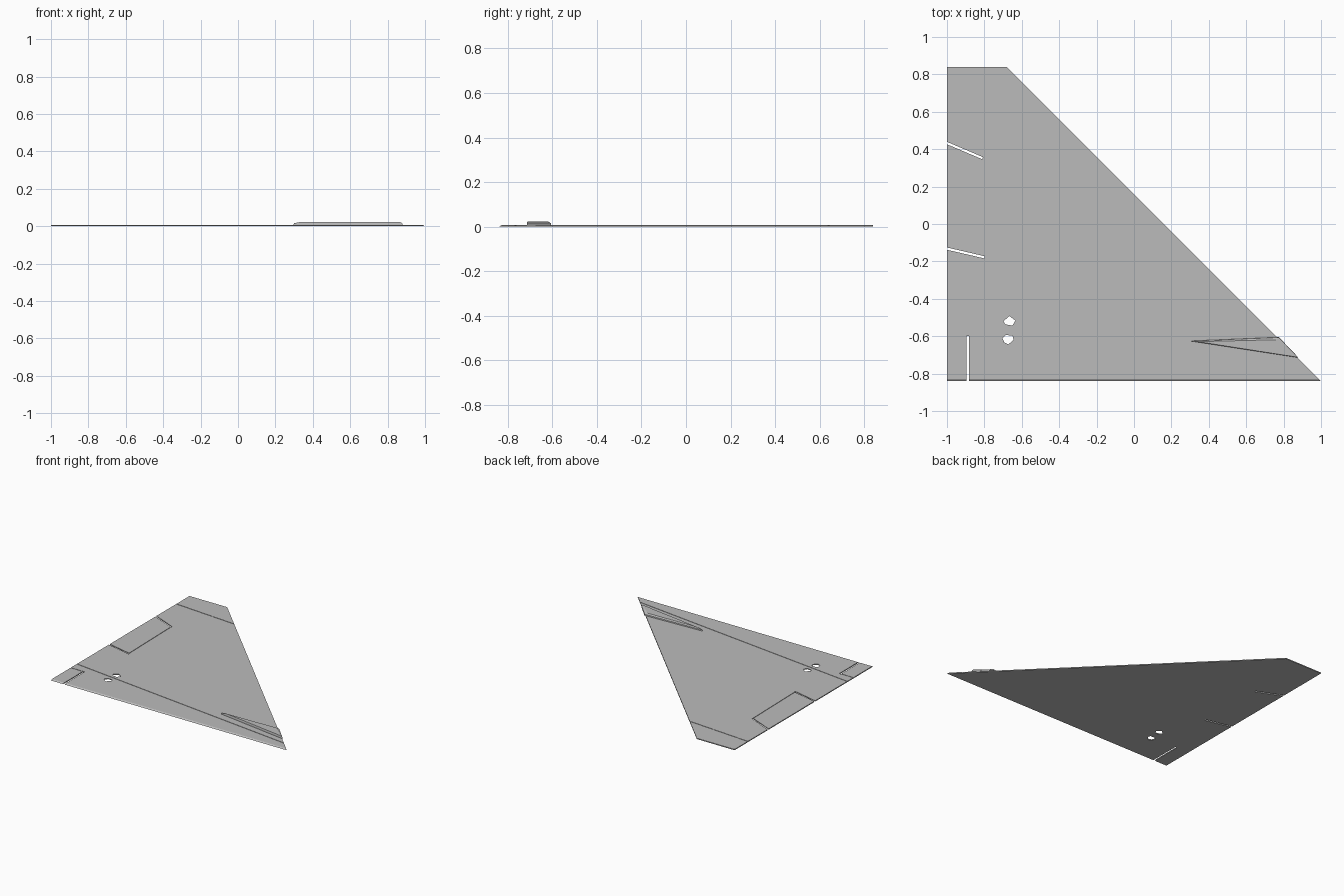
import bpy, bmesh
from mathutils import Vector

THICK = 0.007

cube = bpy.data.objects.get("Cube")
if cube:
    bpy.data.objects.remove(cube, do_unlink=True)

grey = bpy.data.materials.new("panel grey")
grey.use_nodes = True
colour = (0.5, 0.5, 0.5, 1)
grey.diffuse_color = colour
grey.node_tree.nodes["Principled BSDF"].inputs["Base Color"].default_value = colour


def loft(name, rings):
    """Closed solid through a stack of (outline, z) rings."""
    bm = bmesh.new()
    loops = [[bm.verts.new((x, y, z)) for x, y in pts] for pts, z in rings]
    n = len(loops[0])
    bm.faces.new(loops[0])
    bm.faces.new(loops[-1])
    for low, high in zip(loops, loops[1:]):
        for i in range(n):
            j = (i + 1) % n
            bm.faces.new((low[i], low[j], high[j], high[i]))
    bmesh.ops.recalc_face_normals(bm, faces=bm.faces)
    mesh = bpy.data.meshes.new(name)
    bm.to_mesh(mesh)
    bm.free()
    mesh.materials.append(grey)
    obj = bpy.data.objects.new(name, mesh)
    bpy.context.collection.objects.link(obj)
    return obj


def strip(a, b, width):
    """Outline of a straight strip from a to b."""
    a, b = Vector(a), Vector(b)
    side = (b - a).normalized().orthogonal() * width / 2
    return [a + side, b + side, b - side, a - side]


def cut(target, outline, floor):
    """Cut an outline down to the given floor height."""
    cutter = loft("cutter", [(outline, floor), (outline, 0.05)])
    cutter.hide_render = True
    mod = target.modifiers.new("cut", "BOOLEAN")
    mod.operation = "DIFFERENCE"
    mod.solver = "EXACT"
    mod.object = cutter
    bpy.context.view_layer.objects.active = target
    bpy.ops.object.modifier_apply(modifier=mod.name)
    bpy.data.objects.remove(cutter, do_unlink=True)


# Swept plate with a chamfered trailing edge
base = [(-1, -0.84), (1, -0.84), (-0.68, 0.84), (-1, 0.84)]
top = [(-1, -0.828), (0.988, -0.828), (-0.68, 0.84), (-1, 0.84)]
plate = loft("wing_plate", [(base, 0), (top, THICK)])

# Open slots at the ends of the flaps
for a, b, width in [
    ((-1.05, 0.454), (-0.81, 0.352), 0.012),
    ((-1.05, -0.12), (-0.8, -0.178), 0.012),
    ((-0.888, -0.9), (-0.888, -0.6), 0.014),
]:
    cut(plate, strip(a, b, width), -0.05)

# Shallow hinge and panel grooves
for a, b in [
    ((-0.813, 0.352), (-0.803, -0.178)),
    ((-1.05, -0.6), (-0.885, -0.602)),
    ((-1.05, 0.684), (-0.4, 0.634)),
    ((-1.05, -0.519), (1, -0.775)),
]:
    cut(plate, strip(a, b, 0.004), 0.003)

# Ragged holes
holes = [
    [(-0.698, -0.52), (-0.666, -0.492), (-0.634, -0.516), (-0.65, -0.543), (-0.687, -0.537)],
    [(-0.703, -0.612), (-0.687, -0.594), (-0.65, -0.596), (-0.644, -0.618),
     (-0.671, -0.644), (-0.693, -0.634)],
]
for outline in holes:
    cut(plate, outline, -0.05)

# Wedge-shaped fairing near the tip
foot = [(0.295, -0.625), (0.775, -0.605), (0.88, -0.715)]
shoulder = [(0.3, -0.6255), (0.774, -0.607), (0.878, -0.714)]
crown = [(0.34, -0.629), (0.758, -0.619), (0.866, -0.711)]
loft("actuator_fairing", [(foot, 0.004), (shoulder, 0.016), (crown, 0.024)])
